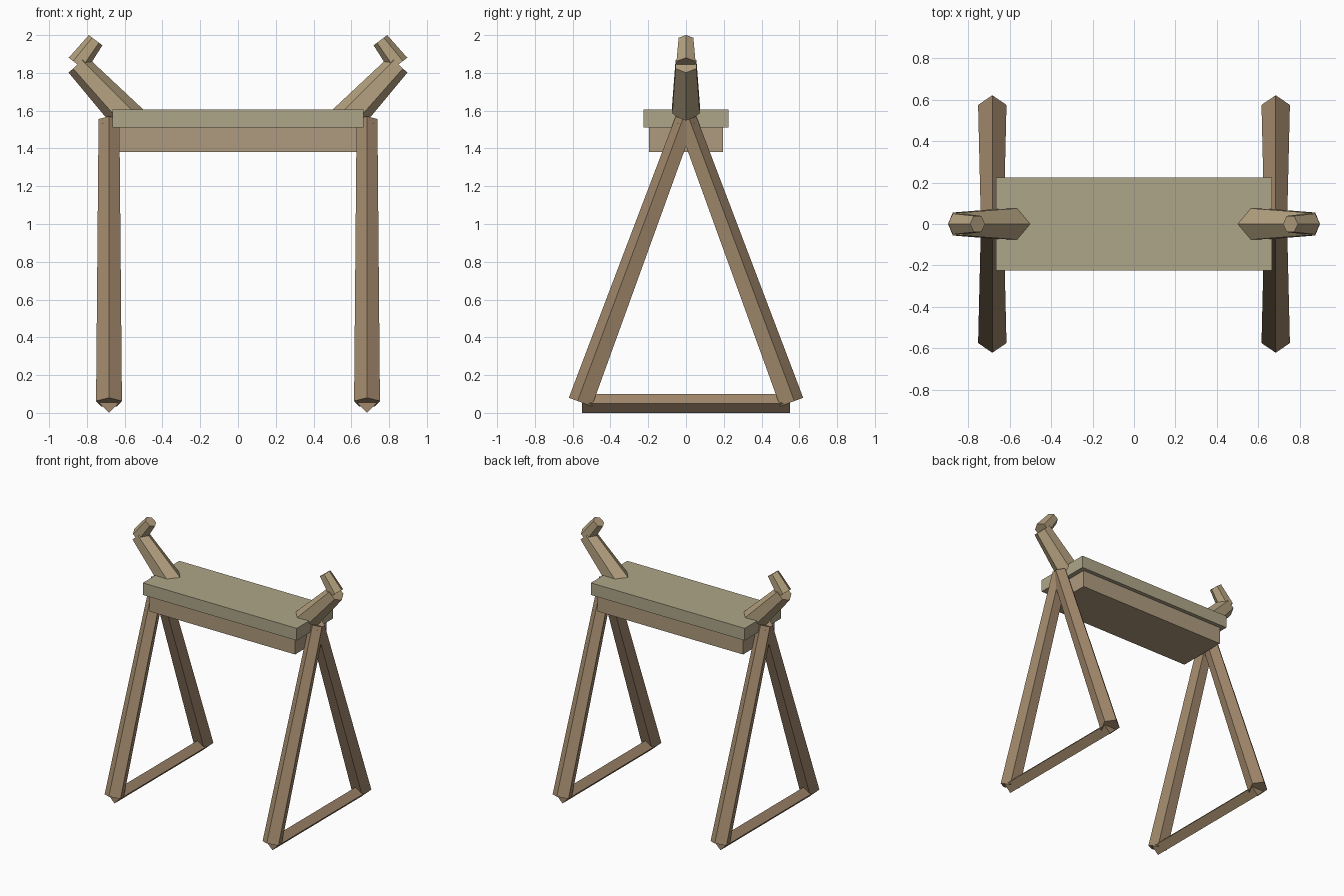
import bpy, bmesh, math
from mathutils import Vector

if "Cube" in bpy.data.objects:
    bpy.data.objects.remove(bpy.data.objects["Cube"])


def material(name, rgb):
    m = bpy.data.materials.new(name)
    m.diffuse_color = (*rgb, 1)
    m.use_nodes = True
    m.node_tree.nodes["Principled BSDF"].inputs["Base Color"].default_value = m.diffuse_color
    return m


SEAT = material("pale_wood", (0.43, 0.38, 0.25))
BEAM = material("beam_wood", (0.43, 0.33, 0.21))
HORN = material("horn_wood", (0.45, 0.35, 0.21))
LEG = material("leg_wood", (0.36, 0.25, 0.15))


def finish(name, bm, mat):
    bmesh.ops.recalc_face_normals(bm, faces=bm.faces)
    mesh = bpy.data.meshes.new(name)
    bm.to_mesh(mesh)
    bm.free()
    mesh.materials.append(mat)
    obj = bpy.data.objects.new(name, mesh)
    bpy.context.collection.objects.link(obj)


def box(name, size, z, mat):
    bm = bmesh.new()
    bmesh.ops.create_cube(bm, size=1)
    for v in bm.verts:
        v.co = Vector((v.co.x * size[0], v.co.y * size[1], v.co.z * size[2] + z))
    finish(name, bm, mat)


def rod(name, start, end, r1, r2, sides, corner, mat):
    """Tapered prism from start to end, first corner turned towards 'corner'."""
    a, b = Vector(start), Vector(end)
    axis = (b - a).normalized()
    u = Vector(corner)
    u = (u - axis * u.dot(axis)).normalized()
    w = axis.cross(u)
    bm = bmesh.new()
    rings = []
    for c, r in ((a, r1), (b, r2)):
        angles = [2 * math.pi * i / sides for i in range(sides)]
        rings.append([bm.verts.new(c + r * (u * math.cos(t) + w * math.sin(t)))
                      for t in angles])
    for i in range(sides):
        j = (i + 1) % sides
        bm.faces.new((rings[0][i], rings[0][j], rings[1][j], rings[1][i]))
    bm.faces.new(rings[0])
    bm.faces.new(rings[1])
    finish(name, bm, mat)


# Seat plank and the beam beneath it
box("seat_plank", (1.33, 0.45, 0.095), 1.5575, SEAT)
box("support_beam", (1.26, 0.39, 0.14), 1.45, BEAM)

for s, side in ((-1, "left"), (1, "right")):
    x = 0.683 * s
    # Five-sided legs forming an A-frame
    for d, end in ((-1, "front"), (1, "back")):
        rod(f"{side}_{end}_leg", (x, 0, 1.55), (x, 0.553 * d, 0.055),
            0.058, 0.072, 5, (0, d, 0), LEG)
    # Floor crossbar between the feet
    rod(f"{side}_crossbar", (x, -0.55, 0.05), (x, 0.55, 0.05),
        0.05, 0.05, 4, (0, 0, 1), LEG)
    # Horn rising outwards, with its tip bent back in
    rod(f"{side}_horn", (0.553 * s, 0, 1.53), (0.85 * s, 0, 1.845),
        0.091, 0.064, 6, (s, 0, -1), HORN)
    rod(f"{side}_horn_tip", (0.85 * s, 0, 1.845), (0.754 * s, 0, 1.973),
        0.058, 0.045, 6, (s, 0, 1), HORN)
